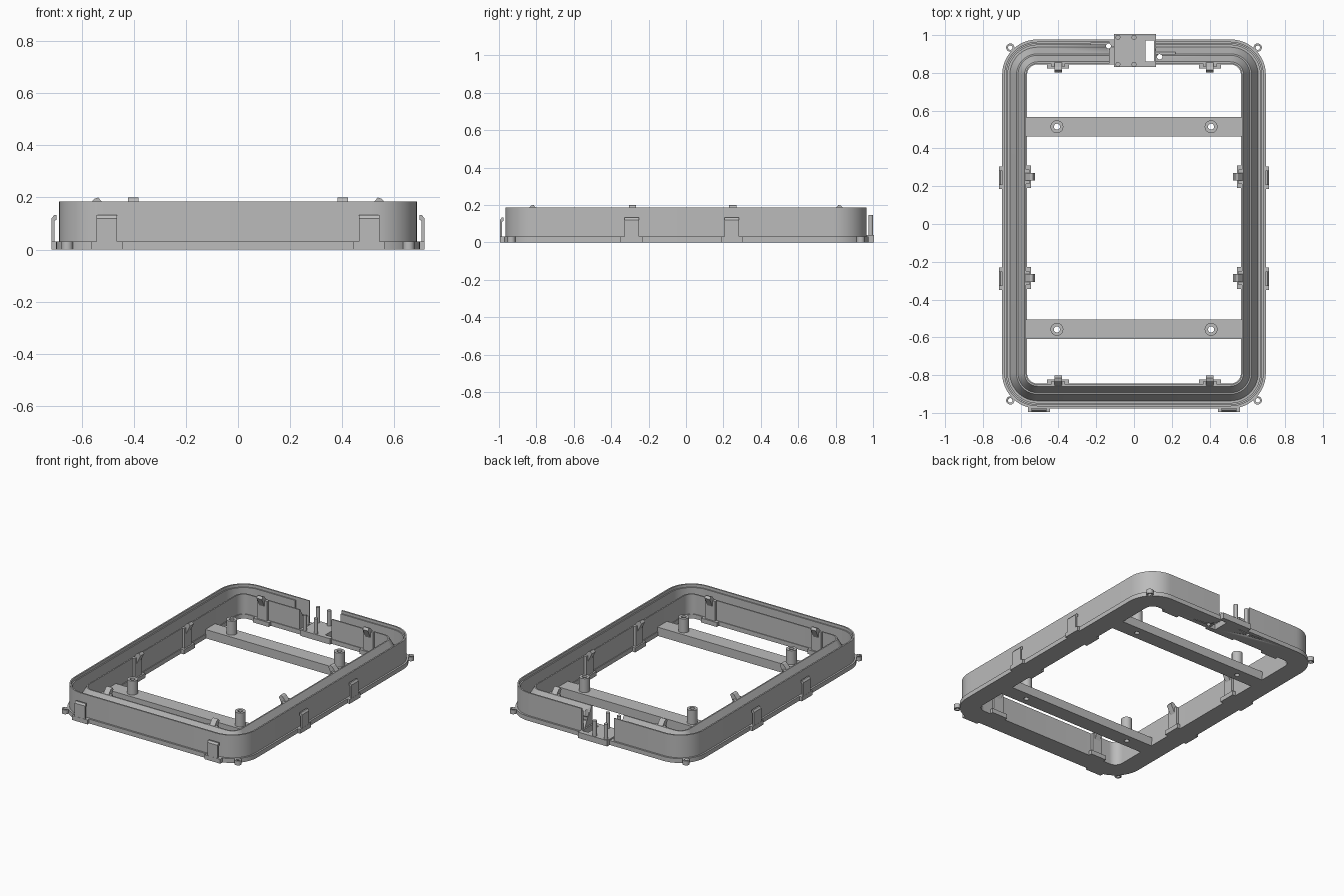
import bpy, bmesh, math
from mathutils import Vector

cube = bpy.data.objects.get("Cube")
if cube:
    bpy.data.objects.remove(cube)

grey = bpy.data.materials.new("plain_grey")
grey.use_nodes = True
GREY = (0.5, 0.5, 0.5, 1)
grey.diffuse_color = GREY
grey.node_tree.nodes["Principled BSDF"].inputs["Base Color"].default_value = GREY

HX, HY, R = 0.566, 0.845, 0.055   # inner opening half sizes and corner radius


def finish(name, bm, smooth=False):
    bmesh.ops.recalc_face_normals(bm, faces=bm.faces)
    mesh = bpy.data.meshes.new(name)
    bm.to_mesh(mesh)
    bm.free()
    obj = bpy.data.objects.new(name, mesh)
    bpy.context.collection.objects.link(obj)
    mesh.materials.append(grey)
    if smooth:
        bpy.ops.object.select_all(action='DESELECT')
        obj.select_set(True)
        bpy.context.view_layer.objects.active = obj
        bpy.ops.object.shade_smooth_by_angle(angle=math.radians(30))
    return obj


def box(name, x0, x1, y0, y1, z0, z1):
    bm = bmesh.new()
    bmesh.ops.create_cube(bm, size=1)
    for v in bm.verts:
        v.co = ((x0, x1)[v.co.x > 0], (y0, y1)[v.co.y > 0], (z0, z1)[v.co.z > 0])
    return finish(name, bm)


def cylinder(name, x, y, r, z0, z1, sides=24):
    bm = bmesh.new()
    bmesh.ops.create_cone(bm, cap_ends=True, segments=sides, radius1=r, radius2=r, depth=z1 - z0)
    bmesh.ops.translate(bm, verts=bm.verts, vec=(x, y, (z0 + z1) / 2))
    return finish(name, bm, True)


def cut(targets, cutter):
    for obj in targets:
        mod = obj.modifiers.new("cut", 'BOOLEAN')
        mod.operation, mod.solver, mod.object = 'DIFFERENCE', 'EXACT', cutter
        bpy.context.view_layer.objects.active = obj
        bpy.ops.object.modifier_apply(modifier=mod.name)
    bpy.data.objects.remove(cutter)


def sweep(name, profile, steps=12):
    """Carry a (outward offset, height) section round the rounded rectangle."""
    bm = bmesh.new()
    rings = []
    for q, (sx, sy) in enumerate([(1, 1), (-1, 1), (-1, -1), (1, -1)]):
        for i in range(steps + 1):
            a = (q + i / steps) * math.pi / 2
            rings.append([bm.verts.new((sx * (HX - R) + (R + d) * math.cos(a),
                                        sy * (HY - R) + (R + d) * math.sin(a), z))
                          for d, z in profile])
    for a, b in zip(rings, rings[1:] + rings[:1]):
        for i in range(len(profile)):
            j = (i + 1) % len(profile)
            bm.faces.new((a[i], b[i], b[j], a[j]))
    return finish(name, bm, True)


def clip_part(name, profile, width, origin, out):
    """Extrude a (outward, height) section sideways along the wall."""
    o, n = Vector((*origin, 0)), Vector((*out, 0))
    t = Vector((-n.y, n.x, 0))
    bm = bmesh.new()
    a, b = ([bm.verts.new(o + n * d + t * s * width / 2 + Vector((0, 0, z))) for d, z in profile]
            for s in (-1, 1))
    bm.faces.new(a)
    bm.faces.new(b)
    for i in range(len(a)):
        j = (i + 1) % len(a)
        bm.faces.new((a[i], a[j], b[j], b[i]))
    return finish(name, bm)


def rect(d0, d1, z0, z1):
    return [(d0, z0), (d1, z0), (d1, z1), (d0, z1)]


# Frame: base flange, thin outer wall, channel and sloped inner ridge
frame = sweep("frame", [
    (0, 0), (.132, 0), (.132, .03), (.12, .03), (.12, .185), (.11, .185), (.11, .165),
    (.102, .165), (.102, .03), (.091, .03), (.056, .1), (.048, .1), (.014, .165),
    (.005, .165), (.005, .03), (0, .03)])

# Connector plate in the gap of the back wall
plate = box("connector_plate", -.106, .116, .83, 1.005, 0, .04)
cut([frame], box("gap_cutter", -.13, .115, .8, 1.1, .03, .3))
cut([frame], box("left_slot_cutter", -.23, -.12, .925, .958, .08, .3))
cut([frame], box("right_slot_cutter", .1, .22, .9, .945, .08, .3))
cut([frame, plate], box("window_cutter", .06, .106, .86, .972, -.1, .3))
cut([frame], cylinder("left_hole_cutter", -.135, .942, .013, -.1, .3))
cut([frame], cylinder("right_hole_cutter", .136, .885, .014, -.1, .3))
for x in (-.085, 0):
    for y in (.845, .988):
        cylinder("connector_pin", x, y, .013, .03, .145, 16)

# Cross bars with hollow standoffs
for y, name in ((.515, "back"), (-.558, "front")):
    bar = box(name + "_cross_bar", -HX - .01, HX + .01, y - .052, y + .052, 0, .06)
    for x in (-.408, .408):
        post = cylinder(name + "_standoff", x, y, .034, .05, .155)
        cut([bar, post], cylinder("bore_cutter", x, y, .016, -.1, .3))

# Corner eyelets
for x in (-.655, .655):
    for y in (-.934, .934):
        eye = cylinder("corner_eyelet", x, y, .022, 0, .03)
        cut([eye], cylinder("eyelet_cutter", x, y, .012, -.1, .15))

# Inner latches: foot, upright and leaning hook
inner = [((sx * HX, y), (sx, 0)) for sx in (-1, 1) for y in (-.286, .25)]
inner += [((x, sy * HY), (0, sy)) for x in (-.402, .402) for sy in (-1, 1)]
for origin, out in inner:
    clip_part("inner_latch_foot", rect(-.022, .01, 0, .03), .118, origin, out)
    clip_part("inner_latch_plate", rect(-.012, .008, .02, .165), .075, origin, out)
    clip_part("inner_latch_hook", [(.01, .13), (-.012, .125), (-.042, .185), (-.03, .2),
                                   (-.015, .195), (.01, .165)], .04, origin, out)

# Outer latches: foot and upright with a lip turned towards the wall
outer = [((sx * HX, y), (sx, 0)) for sx in (-1, 1) for y in (-.29, .245)]
outer += [((x, -HY), (0, -1)) for x in (-.503, .503)]
for origin, out in outer:
    clip_part("outer_latch_foot", rect(.12, .15, 0, .03), .118, origin, out)
    clip_part("outer_latch_plate", [(.138, .02), (.149, .02), (.149, .12), (.14, .132),
                                    (.13, .132), (.13, .115), (.138, .11)],
              .078, origin, out)
